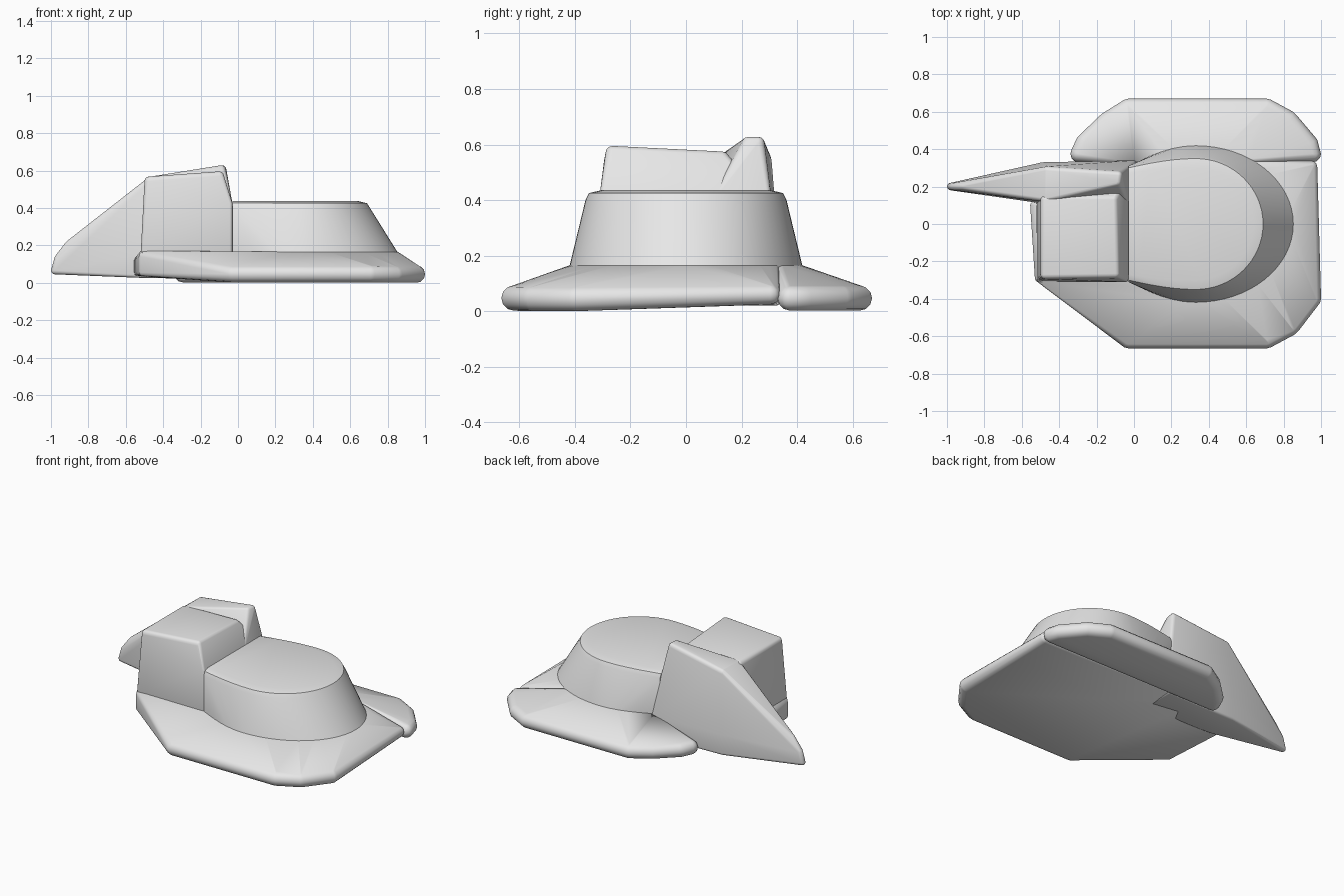
import bpy, bmesh, math
from mathutils import Vector

old = bpy.data.objects.get("Cube")
if old:
    bpy.data.objects.remove(old, do_unlink=True)

grey = bpy.data.materials.new("light grey")
grey.use_nodes = True
grey.diffuse_color = (0.8, 0.8, 0.8, 1)
grey.node_tree.nodes["Principled BSDF"].inputs["Base Color"].default_value = (0.8, 0.8, 0.8, 1)


def ball(center, r, n=12, m=6):
    """Points on a small sphere, used to round a corner."""
    pts = [Vector(center) + Vector((0, 0, s * r)) for s in (-1, 1)]
    for j in range(1, m):
        a = math.pi * j / m
        for i in range(n):
            b = 2 * math.pi * i / n
            pts.append(Vector(center) + r * Vector(
                (math.sin(a) * math.cos(b), math.sin(a) * math.sin(b), math.cos(a))))
    return pts


def rounded(corners, r):
    return [p for c in corners for p in ball(c, r)]


def hull(name, points):
    """Solid wrapped tightly around the points."""
    bm = bmesh.new()
    for p in points:
        bm.verts.new(p)
    bmesh.ops.remove_doubles(bm, verts=bm.verts[:], dist=0.0005)
    out = bmesh.ops.convex_hull(bm, input=bm.verts[:])
    loose = {g for g in out["geom_interior"] + out["geom_unused"]
             if isinstance(g, bmesh.types.BMVert)}
    bmesh.ops.delete(bm, geom=list(loose), context="VERTS")
    bmesh.ops.dissolve_limit(bm, angle_limit=0.01, verts=bm.verts[:], edges=bm.edges[:])
    bmesh.ops.recalc_face_normals(bm, faces=bm.faces[:])
    mesh = bpy.data.meshes.new(name)
    bm.to_mesh(mesh)
    bm.free()
    mesh.materials.append(grey)
    obj = bpy.data.objects.new(name, mesh)
    bpy.context.collection.objects.link(obj)
    bpy.ops.object.select_all(action="DESELECT")
    obj.select_set(True)
    bpy.context.view_layer.objects.active = obj
    bpy.ops.object.shade_smooth_by_angle(angle=math.radians(32))


def teardrop(rx, ry, z, back=0.31):
    """Half ellipse toward +x, easing to a narrower straight end at the tower."""
    pts = []
    for s in (-1, 1):
        for i in range(17):
            t = math.pi / 2 * i / 16
            pts.append(Vector((0.33 + rx * math.cos(t), s * ry * math.sin(t), z)))
        for i in range(7):
            u = i / 6
            y = back + (ry - back) * math.sin(u * math.pi / 2)
            pts.append(Vector((-0.03 + 0.36 * u, s * y, z)))
    return pts


# Raised rounded body
hull("crown", teardrop(0.525, 0.42, 0.16) + teardrop(0.375, 0.362, 0.4)
     + teardrop(0.36, 0.35, 0.425, 0.3) + teardrop(0.31, 0.3, 0.437, 0.27))

# Sloped plate around the front and the left
foot = teardrop(0.525, 0.42, 0.165)
plate_edge = [(-0.03, -0.62, 0.047), (0.71, -0.62, 0.047), (0.84, -0.55, 0.045),
              (0.955, -0.4, 0.045)]
hull("front_plate",
     rounded(plate_edge, 0.045)
     + rounded([(0.945, 0.305, 0.06)], 0.035)
     + rounded([(-0.51, -0.29, z) for z in (0.055, 0.14)], 0.02)
     + rounded([(-0.535, 0.1, z) for z in (0.055, 0.12)], 0.02)
     + [Vector((p.x, min(p.y, 0.335), p.z)) for p in foot]
     + [Vector((-0.52, y, 0.17)) for y in (-0.3, 0.1)]
     + [Vector((-0.2, 0.33, z)) for z in (0.025, 0.165)])

# Sloped wing along the back
wing_edge = [(-0.295, 0.375), (-0.265, 0.44), (-0.15, 0.55), (-0.03, 0.625),
             (0.71, 0.625), (0.83, 0.56), (0.94, 0.43), (0.955, 0.375)]
hull("back_wing",
     rounded([(x, y, 0.047) for x, y in wing_edge], 0.045)
     + [p for p in foot if p.y > 0.33]
     + [Vector((0, 0.33, 0.165)), Vector((0.62, 0.33, 0.165))])

# Boxy tower
hull("tower",
     rounded([(-0.475, -0.27, 0.543), (-0.1, -0.265, 0.57),
              (-0.475, 0.13, 0.543), (-0.11, 0.13, 0.55)], 0.025)
     + rounded([(-0.505, y, 0.16) for y in (-0.295, 0.13)], 0.015)
     + rounded([(-0.045, y, z) for y in (-0.295, 0.25) for z in (0.16, 0.425)], 0.015))

# Tapered fin running out to the right
hull("fin",
     rounded([(-0.465, 0.14, 0.545), (-0.465, 0.285, 0.545),
              (-0.09, 0.225, 0.605), (-0.085, 0.26, 0.605)], 0.023)
     + rounded([(-0.045, y, 0.425) for y in (0.12, 0.29)], 0.015)
     + rounded([(-0.98, 0.2, 0.065), (-0.962, 0.2, 0.13), (-0.905, 0.2, 0.205)], 0.02)
     + rounded([(-0.49, y, z) for y in (0.125, 0.315) for z in (0.04, 0.16)], 0.015)
     + rounded([(0, y, z) for y in (0.12, 0.325) for z in (0.035, 0.155)], 0.015))
